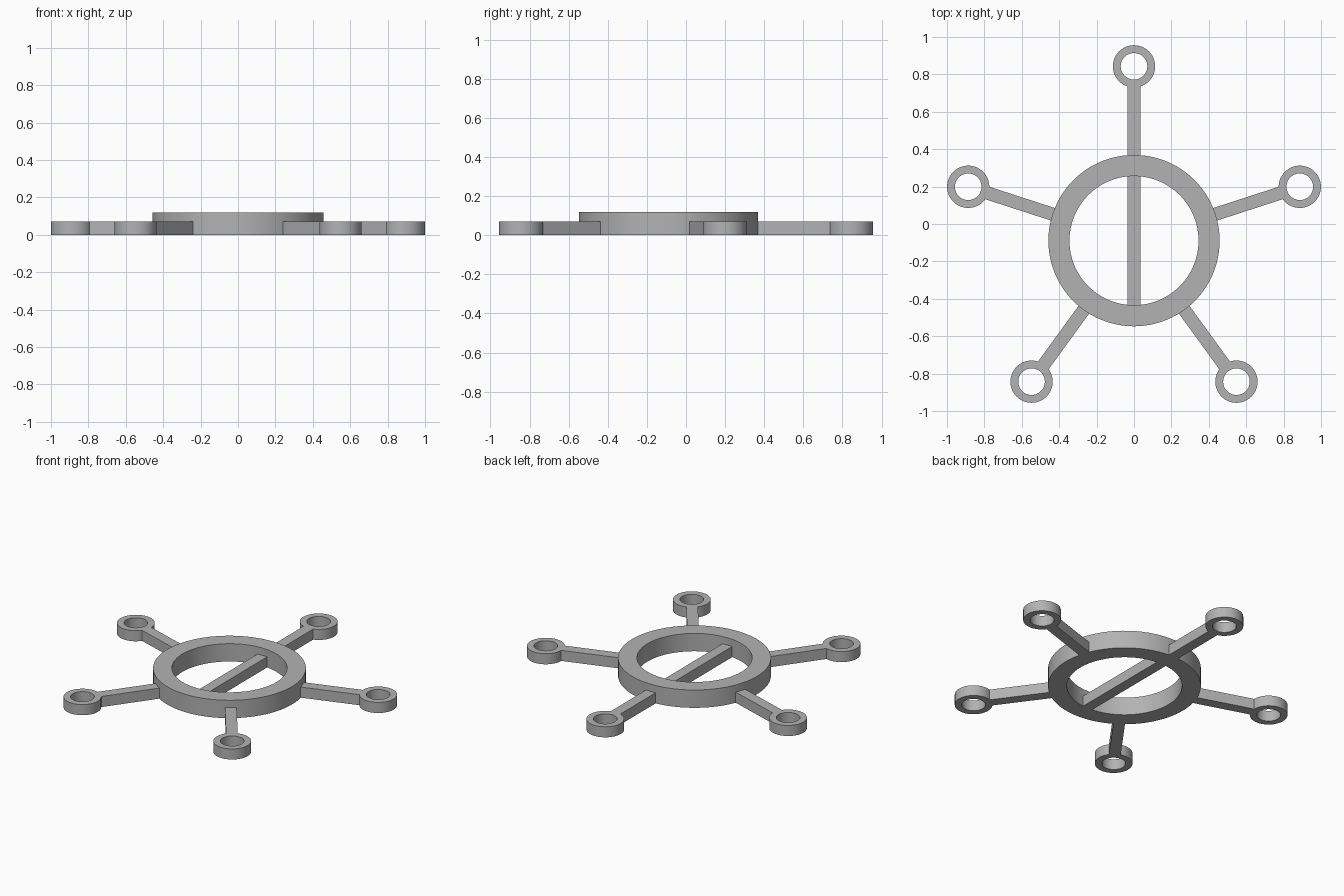
import bpy
import bmesh
from math import pi, cos, sin, radians
from mathutils import Matrix, Vector

if "Cube" in bpy.data.objects:
    bpy.data.objects.remove(bpy.data.objects["Cube"])

CENTRE = Vector((0, -0.089, 0))
HUB_OUTER, HUB_INNER, HUB_HEIGHT = 0.458, 0.345, 0.118
EYE_OUTER, EYE_INNER, EYE_DISTANCE = 0.113, 0.071, 0.932
ARM_WIDTH, ARM_HEIGHT = 0.07, 0.07

grey = bpy.data.materials.new("plain_grey")
grey.use_nodes = True
grey.diffuse_color = (0.448, 0.448, 0.448, 1)
grey.node_tree.nodes["Principled BSDF"].inputs["Base Color"].default_value = grey.diffuse_color


def finish(name, bm, location, angle=0.0):
    bmesh.ops.recalc_face_normals(bm, faces=bm.faces)
    mesh = bpy.data.meshes.new(name)
    bm.to_mesh(mesh)
    bm.free()
    mesh.materials.append(grey)
    obj = bpy.data.objects.new(name, mesh)
    bpy.context.collection.objects.link(obj)
    obj.location = location
    obj.rotation_euler.z = angle
    return obj


def ring(name, outer, inner, height, location, sides):
    """Flat-topped tube made by spinning a rectangular section."""
    bm = bmesh.new()
    section = [(inner, 0), (outer, 0), (outer, height), (inner, height)]
    verts = [bm.verts.new((r, 0, z)) for r, z in section]
    edges = [bm.edges.new((verts[i - 1], verts[i])) for i in range(4)]
    bmesh.ops.spin(bm, geom=verts + edges, cent=(0, 0, 0), axis=(0, 0, 1),
                   angle=2 * pi, steps=sides, use_merge=True)
    bmesh.ops.remove_doubles(bm, verts=bm.verts, dist=1e-5)
    obj = finish(name, bm, location)
    bpy.ops.object.select_all(action='DESELECT')
    obj.select_set(True)
    bpy.context.view_layer.objects.active = obj
    bpy.ops.object.shade_smooth_by_angle(angle=radians(30))


def bar(name, start, end, angle):
    """Straight bar running outward from the hub centre between two radii."""
    bm = bmesh.new()
    size = Matrix.Diagonal((end - start, ARM_WIDTH, ARM_HEIGHT, 1))
    shift = Matrix.Translation(((start + end) / 2, 0, ARM_HEIGHT / 2))
    bmesh.ops.create_cube(bm, size=1, matrix=shift @ size)
    finish(name, bm, CENTRE, angle)


# Central hub ring with its crossbar
ring("hub_ring", HUB_OUTER, HUB_INNER, HUB_HEIGHT, CENTRE, 96)
bar("crossbar", -HUB_INNER - 0.003, HUB_INNER + 0.003, pi / 2)

# Five arms, each ending in an eyelet
names = ["back", "back_right", "front_right", "front_left", "back_left"]
for i, side in enumerate(names):
    angle = pi / 2 + i * 2 * pi / 5
    direction = Vector((cos(angle), sin(angle), 0))
    bar(side + "_arm", HUB_OUTER - 0.008, EYE_DISTANCE - EYE_OUTER + 0.012, angle)
    ring(side + "_eyelet", EYE_OUTER, EYE_INNER, ARM_HEIGHT,
         CENTRE + direction * EYE_DISTANCE, 64)
